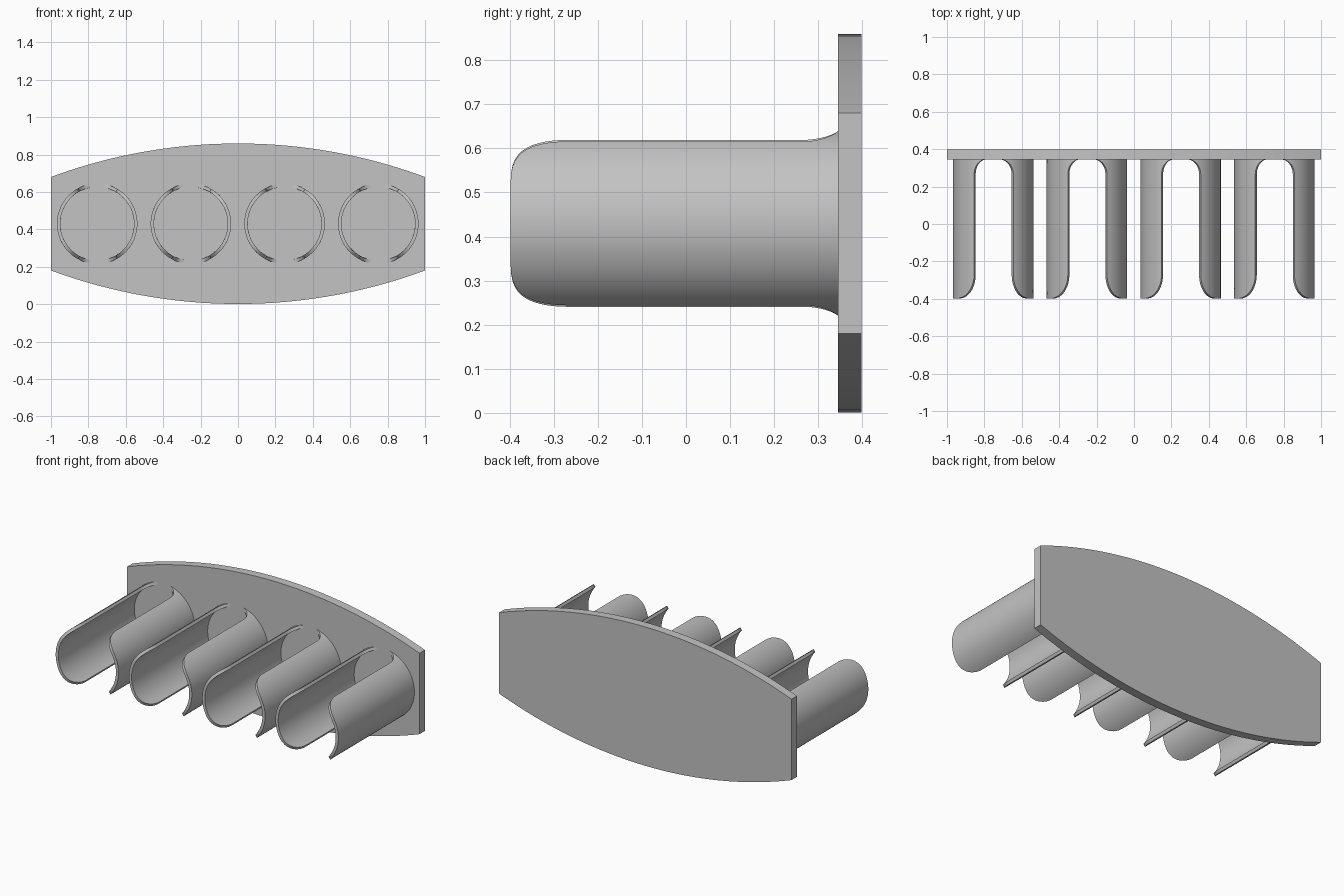
import bpy, bmesh, math

if "Cube" in bpy.data.objects:
    bpy.data.objects.remove(bpy.data.objects["Cube"], do_unlink=True)

grey = bpy.data.materials.new("light_grey")
grey.use_nodes = True
grey.diffuse_color = (0.55, 0.55, 0.55, 1)
grey.node_tree.nodes["Principled BSDF"].inputs["Base Color"].default_value = (0.55, 0.55, 0.55, 1)

MID_Z = 0.43                        # height of the tube axes
FRONT_Y, PLATE_Y, BACK_Y = -0.398, 0.345, 0.398
R, WALL = 0.215, 0.018              # tube outer radius and wall thickness


def finish(name, bm):
    bmesh.ops.recalc_face_normals(bm, faces=bm.faces)
    mesh = bpy.data.meshes.new(name)
    bm.to_mesh(mesh)
    bm.free()
    mesh.materials.append(grey)
    obj = bpy.data.objects.new(name, mesh)
    bpy.context.collection.objects.link(obj)
    bpy.ops.object.select_all(action="DESELECT")
    obj.select_set(True)
    bpy.context.view_layer.objects.active = obj
    bpy.ops.object.shade_smooth_by_angle(angle=math.radians(30))
    return obj


# Back plate: straight ends, bowed top and bottom edges
def back_plate():
    half, end, steps = 0.429, 0.25, 40
    rise = half - end
    arc_r = (1 + rise * rise) / (2 * rise)
    sweep = math.asin(1 / arc_r)
    top = []
    for i in range(steps + 1):
        a = sweep - 2 * sweep * i / steps
        top.append((arc_r * math.sin(a), half - arc_r * (1 - math.cos(a))))
    outline = top + [(-x, -z) for x, z in top]
    bm = bmesh.new()
    face = bm.faces.new([bm.verts.new((x, PLATE_Y, MID_Z + z)) for x, z in outline])
    out = bmesh.ops.extrude_face_region(bm, geom=[face])
    moved = [v for v in out["geom"] if isinstance(v, bmesh.types.BMVert)]
    bmesh.ops.translate(bm, verts=moved, vec=(0, BACK_Y - PLATE_Y, 0))
    finish("back_plate", bm)


# Edge of the slot as (y, half width): flared mouth, straight run, rounded root
def slot_edge(half):
    steps, edge = 12, []
    for i in range(steps, -1, -1):
        t = math.pi / 2 * i / steps
        edge.append((-0.27 + (FRONT_Y + 0.27) * math.sin(t),
                     half + (0.195 - half) * (1 - math.cos(t))))
    for i in range(steps + 1):
        t = math.pi / 2 * i / steps
        edge.append((0.265 + (PLATE_Y - 0.265) * math.sin(t),
                     0.04 + (half - 0.04) * math.cos(t)))
    return edge


# One curved wall of a tube that is slotted along its top and bottom
def clip_wall(name, cx, side, half):
    cols = 32
    bm = bmesh.new()
    rows = []
    for y, w in slot_edge(half):
        reach = math.acos(w / R)
        row = []
        for j in range(cols + 1):
            a = reach * (2 * j / cols - 1)
            row.append([bm.verts.new((cx + side * r * math.cos(a), y, MID_Z + r * math.sin(a)))
                        for r in (R, R - WALL)])
        rows.append(row)
    for r0, r1 in zip(rows, rows[1:]):
        for j in range(cols):
            for k in (0, 1):
                bm.faces.new((r0[j][k], r0[j + 1][k], r1[j + 1][k], r1[j][k]))
    # Close the rim between outer and inner skins
    rim = ([row[0] for row in rows] + rows[-1][1:] +
           [row[-1] for row in rows[-2::-1]] + rows[0][-2:0:-1])
    for p, q in zip(rim, rim[1:] + rim[:1]):
        bm.faces.new((p[0], q[0], q[1], p[1]))
    finish(name, bm)


back_plate()
for i in range(4):
    cx = -0.753 + 0.501 * i
    clip_wall(f"clip_{i + 1}_right_wall", cx, -1, 0.102)
    clip_wall(f"clip_{i + 1}_left_wall", cx, 1, 0.108)
